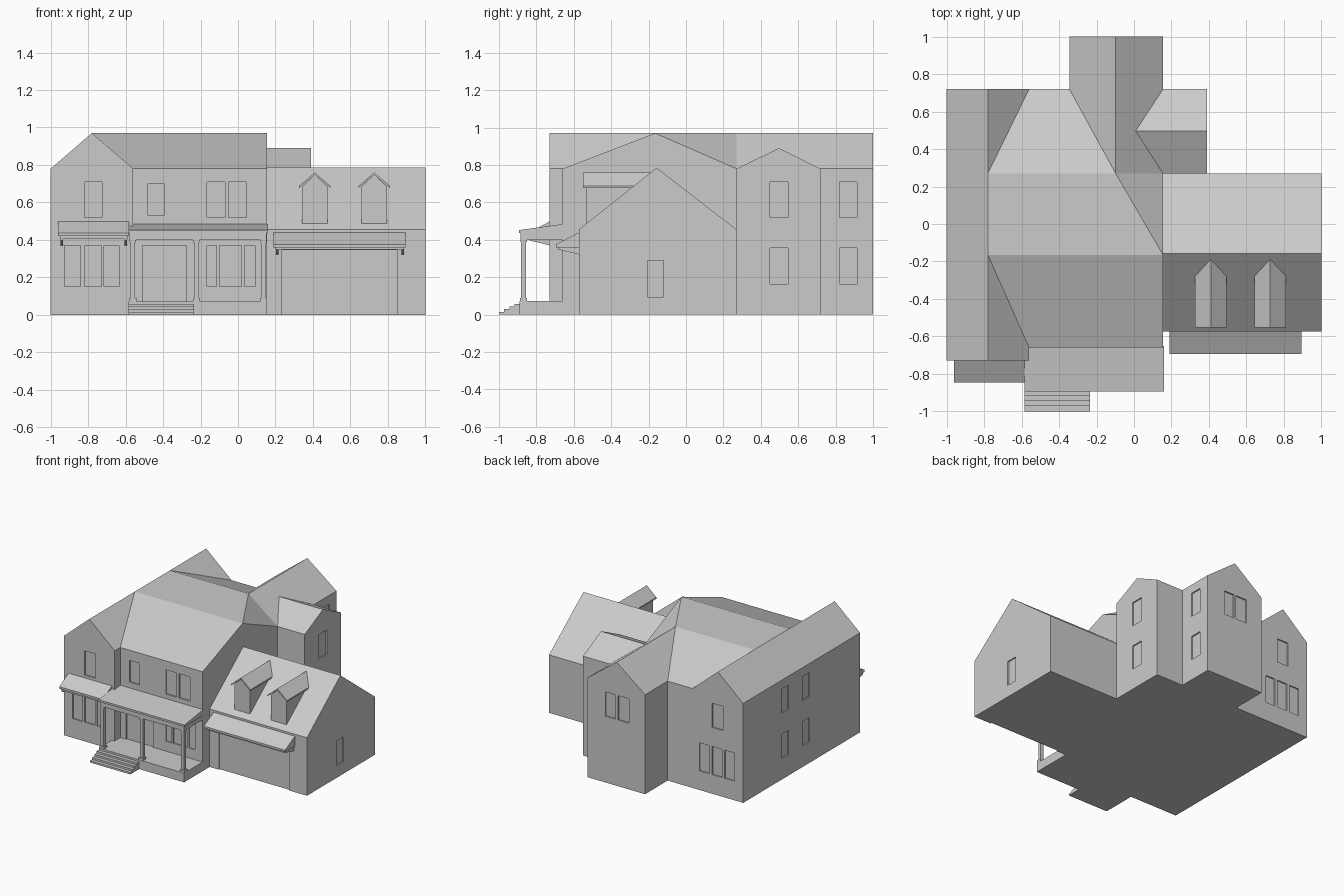
import bpy, bmesh

if "Cube" in bpy.data.objects:
    bpy.data.objects.remove(bpy.data.objects["Cube"])

grey = bpy.data.materials.new("plain grey")
grey.diffuse_color = (0.6, 0.6, 0.6, 1)
grey.use_nodes = True
grey.node_tree.nodes["Principled BSDF"].inputs["Base Color"].default_value = grey.diffuse_color


def finish(name, bm):
    bmesh.ops.recalc_face_normals(bm, faces=bm.faces)
    me = bpy.data.meshes.new(name)
    bm.to_mesh(me)
    bm.free()
    ob = bpy.data.objects.new(name, me)
    me.materials.append(grey)
    bpy.context.collection.objects.link(ob)
    return ob


def prism(name, axis, prof, a, b):
    """Extrude a profile along x (profile is y,z) or y (profile is x,z)."""
    bm = bmesh.new()
    put = (lambda t, p: (t, *p)) if axis == "x" else (lambda t, p: (p[0], t, p[1]))
    ra, rb = [[bm.verts.new(put(t, p)) for p in prof] for t in (a, b)]
    bm.faces.new(ra)
    bm.faces.new(rb[::-1])
    n = len(prof)
    for i in range(n):
        j = (i + 1) % n
        bm.faces.new((ra[i], rb[i], rb[j], ra[j]))
    return finish(name, bm)


def add_box(bm, x0, x1, y0, y1, z0, z1):
    vs = bmesh.ops.create_cube(bm, size=1)["verts"]
    for v in vs:
        v.co = (x1 if v.co.x > 0 else x0, y1 if v.co.y > 0 else y0, z1 if v.co.z > 0 else z0)


def box(name, *dims):
    bm = bmesh.new()
    add_box(bm, *dims)
    return finish(name, bm)


def gable(name, axis, lo, hi, eave, ridge, top, a, b):
    return prism(name, axis, [(lo, 0), (hi, 0), (hi, eave), (ridge, top), (lo, eave)], a, b)


# House volumes, each a wall block with its roof
E, R = 0.78, 0.97
left_wing = gable("left_wing", "y", -1, -0.56, E, -0.78, R, -0.73, 0.72)
back_wing = gable("back_wing", "y", -0.345, 0.155, E, -0.098, R, 0.27, 1.0)
side_wing = gable("side_wing", "x", 0.27, 0.72, E, 0.497, 0.89, 0.0, 0.39)
garage = gable("garage", "x", -0.573, 0.27, 0.455, -0.157, 0.785, 0.15, 1.0)
rear_block = prism("rear_block", "x", [(0.2, 0), (0.72, 0), (0.72, E), (0.27, R), (0.2, R)], -0.78, -0.098)

# Main block: flat-topped roof with one clipped corner
bm = bmesh.new()
for p in [(-0.66, 0), (-0.66, E), (-0.165, R)]:
    for x in (-0.78, 0.155):
        bm.verts.new((x, *p))
for p in [(-0.78, 0.27, 0), (-0.78, 0.27, R), (-0.098, 0.27, R), (0.155, 0.27, E), (0.155, 0.27, 0)]:
    bm.verts.new(p)
bmesh.ops.convex_hull(bm, input=bm.verts)
bmesh.ops.dissolve_limit(bm, angle_limit=0.01, verts=bm.verts, edges=bm.edges)
main_block = finish("main_block", bm)

# Recessed windows and doors: (wall position, span start, span end, bottom, top)
LOW, MID, UP = (0.15, 0.37), (0.165, 0.355), (0.52, 0.71)
y_walls = [
    (-0.73, -0.925, -0.84, *LOW), (-0.73, -0.82, -0.73, *LOW), (-0.73, -0.715, -0.635, *LOW),
    (-0.73, -0.82, -0.725, *UP),
    (-0.66, -0.48, -0.395, 0.53, 0.70), (-0.66, -0.165, -0.07, *UP), (-0.66, -0.05, 0.045, *UP),
    (-0.66, -0.51, -0.275, 0.071, 0.37),
    (-0.66, -0.165, -0.115, *LOW), (-0.66, -0.10, 0.02, *LOW), (-0.66, 0.035, 0.09, *LOW),
    (-0.573, 0.235, 0.85, -0.01, 0.345),
    (0.72, -0.825, -0.73, *UP), (0.72, -0.705, -0.62, *LOW),
    (0.72, -0.815, -0.73, *LOW), (0.72, -0.925, -0.84, *LOW),
    (1.0, -0.09, 0.0, *UP), (1.0, -0.205, -0.11, *UP),
]
x_walls = [(1.0, -0.205, -0.12, 0.095, 0.29)]
for z in (MID, UP):
    x_walls += [(0.155, 0.82, 0.915, *z), (0.39, 0.45, 0.545, *z),
                (-1, 0.155, 0.245, *z), (-1, -0.105, -0.015, *z)]
D = 0.01
bm = bmesh.new()
for w, a, b, z0, z1 in y_walls:
    add_box(bm, a, b, w - D, w + D, z0, z1)
for w, a, b, z0, z1 in x_walls:
    add_box(bm, w - D, w + D, a, b, z0, z1)
cutter = finish("opening_cutter", bm)
cutter.hide_render = True
cutter.hide_viewport = True
for ob in (left_wing, back_wing, side_wing, garage, rear_block, main_block):
    m = ob.modifiers.new("openings", "BOOLEAN")
    m.operation = "DIFFERENCE"
    m.solver = "EXACT"
    m.object = cutter

# Awnings with end brackets
for name, x0, x1, wall, front, z in (("left_awning", -0.96, -0.583, -0.72, -0.845, 0.42),
                                     ("garage_awning", 0.19, 0.895, -0.565, -0.695, 0.36)):
    prism(name, "x", [(wall, z - 0.0), (front, z), (front, z + 0.016), (wall, z + 0.083)], x0, x1)
    if name == "left_awning":
        box(name + "_trim", x0 + 0.01, x1 - 0.005, front + 0.01, wall, z - 0.015, z)
        z -= 0.012
    else:
        box(name + "_trim", x0 + 0.01, x1 - 0.01, front + 0.01, wall, z - 0.012, z)
    for x in (x0 + 0.012, x1 - 0.022):
        prism(name + "_bracket", "x", [(front + 0.01, z), (wall, z), (wall, z - 0.04), (front + 0.01, z - 0.012)],
              x, x + 0.013)

# Dormers on the garage roof
for c in (0.41, 0.727):
    prism("dormer", "y", [(c - 0.068, 0.45), (c + 0.068, 0.45), (c + 0.068, 0.685),
                          (c, 0.748), (c - 0.068, 0.685)], -0.533, -0.21)
    prism("dormer_roof", "y", [(c - 0.084, 0.688), (c, 0.76), (c + 0.084, 0.688),
                               (c + 0.084, 0.677), (c, 0.747), (c - 0.084, 0.677)], -0.552, -0.19)

# Porch: floor, roof, beams, columns, steps
box("porch_floor", -0.585, 0.155, -0.89, -0.65, 0, 0.072)
prism("porch_roof", "x", [(-0.893, 0.437), (-0.893, 0.452), (-0.65, 0.485), (-0.65, 0.437)], -0.585, 0.16)
box("porch_beam", -0.578, 0.152, -0.885, -0.855, 0.40, 0.437)
box("porch_side_beam", 0.122, 0.152, -0.86, -0.65, 0.40, 0.437)
for x in (-0.562, -0.222, 0.136):
    for part, r, z0, z1 in (("base", 0.019, 0.072, 0.09), ("shaft", 0.013, 0.09, 0.387), ("capital", 0.017, 0.387, 0.40)):
        box("column_" + part, x - r, x + r, -0.868 - r, -0.868 + r, z0, z1)
for i in range(4):
    box("porch_step", -0.585, -0.235, -1.0 + 0.0275 * i, -0.88, 0, 0.0144 * (i + 1))
